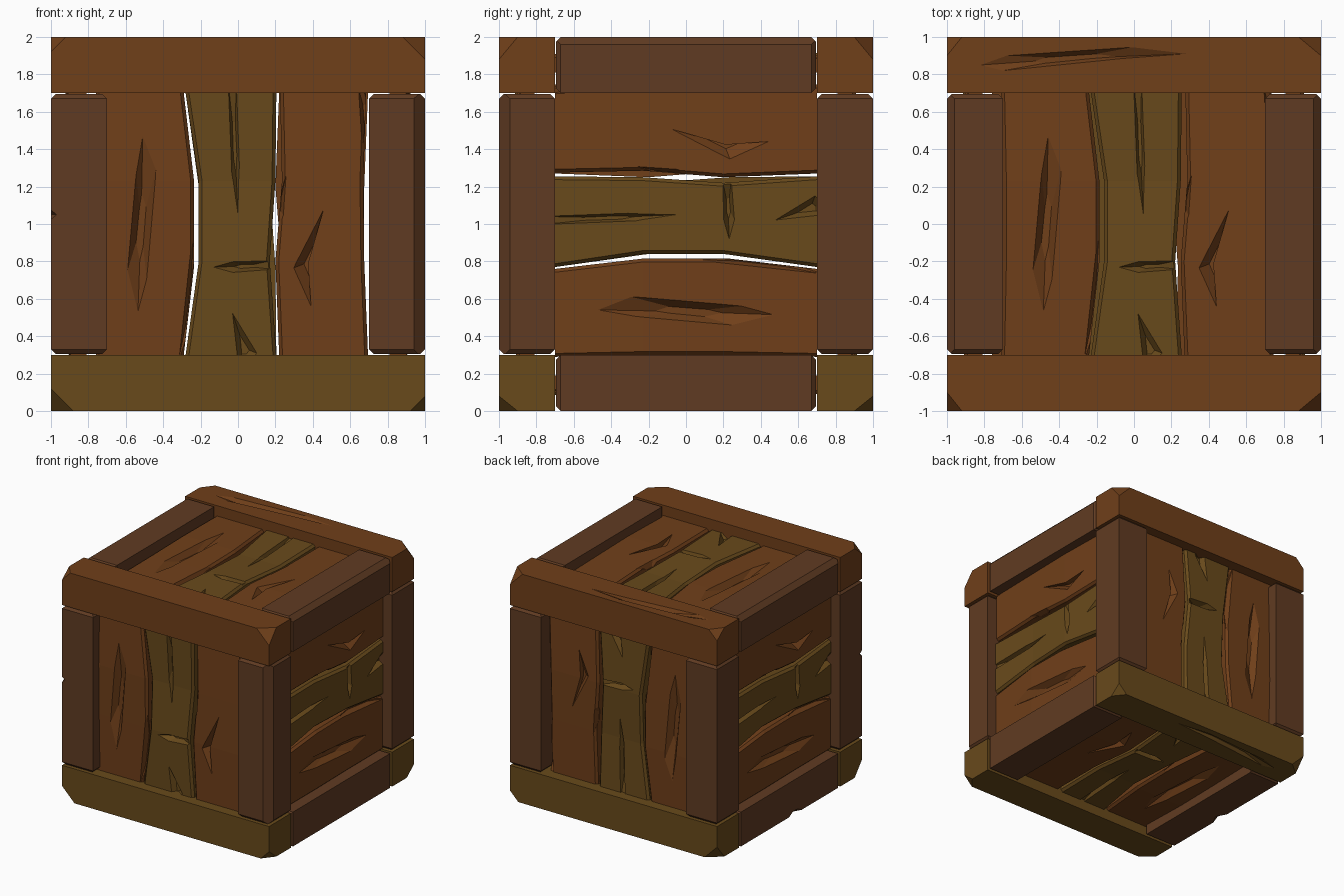
import bpy, bmesh
from mathutils import Matrix, Vector

if "Cube" in bpy.data.objects:
    bpy.data.objects.remove(bpy.data.objects["Cube"])


def material(name, rgb):
    m = bpy.data.materials.new(name)
    m.diffuse_color = (*rgb, 1)
    m.use_nodes = True
    m.node_tree.nodes["Principled BSDF"].inputs["Base Color"].default_value = m.diffuse_color
    return m


BROWN = material("brown_wood", (0.162, 0.050, 0.010))
OLIVE = material("olive_wood", (0.140, 0.068, 0.011))
DARK = material("dark_wood", (0.118, 0.044, 0.016))


def finish(name, bm, mat=None):
    bmesh.ops.recalc_face_normals(bm, faces=bm.faces[:])
    me = bpy.data.meshes.new(name)
    bm.to_mesh(me)
    bm.free()
    ob = bpy.data.objects.new(name, me)
    bpy.context.collection.objects.link(ob)
    if mat:
        me.materials.append(mat)
    return ob


def loft(bm, rings):
    vs = [[bm.verts.new(p) for p in r] for r in rings]
    n = len(vs[0])
    for a, b in zip(vs, vs[1:]):
        for i in range(n):
            bm.faces.new((a[i], a[(i + 1) % n], b[(i + 1) % n], b[i]))
    bm.faces.new(vs[0])
    bm.faces.new(vs[-1])


def carve(ob, outlines, surface, depth, matrix=Matrix()):
    """Cut tapered cracks, drawn as outlines, into a surface facing local +z."""
    bm = bmesh.new()
    for pts in outlines:
        c = sum((Vector(p) for p in pts), Vector((0, 0))) / len(pts)
        rings = []
        for dz, s in ((-depth, 0.4), (0.03, 1 + 0.03 / depth * 0.6)):
            rings.append([(*(c + (Vector(p) - c) * s), surface + dz) for p in pts])
        loft(bm, rings)
    bm.transform(matrix)
    cutter = finish("crack_cutter", bm)
    mod = ob.modifiers.new("cracks", 'BOOLEAN')
    mod.operation, mod.solver, mod.object = 'DIFFERENCE', 'EXACT', cutter
    bpy.context.view_layer.objects.active = ob
    bpy.ops.object.modifier_apply(modifier=mod.name)
    bpy.data.objects.remove(cutter)


def beam(name, center, half, mat, chops):
    """Box trimmed by planes given as (point, normal), relative to its centre."""
    bm = bmesh.new()
    bmesh.ops.create_cube(bm, size=2)
    bm.transform(Matrix.Diagonal((*half, 1)))
    for co, no in chops:
        r = bmesh.ops.bisect_plane(bm, geom=bm.verts[:] + bm.edges[:] + bm.faces[:],
                                   plane_co=co, plane_no=no, clear_outer=True)
        edges = [e for e in r['geom_cut'] if isinstance(e, bmesh.types.BMEdge)]
        bmesh.ops.contextual_create(bm, geom=edges)
    bm.transform(Matrix.Translation(center))
    return finish(name, bm, mat)


def edge_chop(half, a, sa, b, sb, size):
    co, no = Vector((0, 0, 0)), Vector((0, 0, 0))
    co[a], co[b] = sa * half[a], sb * (half[b] - size)
    no[a], no[b] = sa, sb
    return co, no


def end_chops(half, axis, size=0.025):
    return [edge_chop(half, axis, s, b, t, size)
            for s in (-1, 1) for b in range(3) if b != axis for t in (-1, 1)]


# Full-length beams across front and back, with their outer corners cut off
for zn, sz, mat in (("bottom", -1, OLIVE), ("top", 1, BROWN)):
    for yn, sy in (("front", -1), ("back", 1)):
        half = (1, 0.15, 0.15)
        chops = []
        for sx in (-1, 1):
            a = 0.12 if sx * sz > 0 else 0.08
            chops.append((Vector((sx * (1 - a), sy * .15, sz * .15)),
                          Vector((sx / a, sy / 0.10, sz / a))))
        ob = beam(f"{zn}_{yn}_beam", (0, sy * .85, 1 + sz * .85), half, mat, chops)
        if yn == "back":
            crack = [(-.82, .85), (-.68, .90), (-.01, .945), (.28, .91), (-.06, .885), (-.7, .82)]
            m = Matrix.Translation((0, 0, 1))
            if sz < 0:
                m = m @ Matrix.Diagonal((1, 1, -1, 1))
            carve(ob, [crack], 1, 0.03, m)

# Beams running front to back
for zn, sz in (("bottom", -1), ("top", 1)):
    for xn, sx in (("left", -1), ("right", 1)):
        half = (0.15, 0.695, 0.15)
        chops = end_chops(half, 1)
        if sz > 0:
            chops.append(edge_chop(half, 0, sx, 2, sz, 0.04))
        ob = beam(f"{zn}_{xn}_side_beam", (sx * .85, 0, 1 + sz * .85), half, DARK, chops)
        if sx < 0 and sz < 0:
            carve(ob, [[(-1.03, -.22), (-.95, -.08), (-1.03, .06)]], 0, 0.03,
                  Matrix.Diagonal((1, 1, -1, 1)))

# Corner posts
for yn, sy in (("front", -1), ("back", 1)):
    for xn, sx in (("left", -1), ("right", 1)):
        half = (0.15, 0.15, 0.695)
        chops = end_chops(half, 2)
        if sx > 0 and sy < 0:
            chops.append(edge_chop(half, 0, sx, 1, sy, 0.06))
        ob = beam(f"{yn}_{xn}_post", (sx * .85, sy * .85, 1), half, DARK, chops)
        if sx < 0 and sy < 0:
            m = Matrix(((1, 0, 0, 0), (0, 0, -1, 0), (0, 1, 0, 0), (0, 0, 0, 1)))
            carve(ob, [[(-1.03, 1.0), (-.97, 1.05), (-1.03, 1.1)]], 1, 0.03, m)

# Warped planks of one panel: edges given at four stations along the length
STATIONS = (0.70, 0.23, -0.20, -0.70)
FACE, BACK = 0.91, 0.81


def plank(name, left, right, bulge, mat, cracks):
    bm = bmesh.new()
    rings = []
    for v, l, r, d in zip(STATIONS, left, right, bulge):
        w = FACE + d
        rings.append([(l, v, BACK), (l, v, w - .02), (l + .018, v, w),
                      (r - .018, v, w), (r, v, w - .02), (r, v, BACK)])
    loft(bm, rings)
    ob = finish(name, bm, mat)
    carve(ob, cracks, FACE, 0.04)
    return ob


planks = [
    plank("left_plank", (-.76, -.75, -.75, -.76), (-.29, -.235, -.235, -.29),
          (0, .012, .006, -.006), BROWN,
          [[(-.51, .43), (-.45, .25), (-.49, -.28), (-.535, -.47), (-.585, -.23), (-.54, .23)],
           [(-.24, -.06), (-.20, -.1), (-.25, -.74), (-.32, -.74)]]),
    plank("middle_plank", (-.28, -.21, -.21, -.28), (.205, .20, .17, .205),
          (.004, -.008, .01, 0), OLIVE,
          [[(-.11, -.23), (-.02, -.205), (.16, -.2), (.17, -.24), (-.02, -.255)],
           [(-.025, .51 - 1), (.10, -.69), (.06, -.74), (0, -.74)],
           [(-.05, .74), (-.01, .74), (.01, .3), (0, .05), (-.035, .25)]]),
    plank("right_plank", (.225, .235, .20, .22), (.685, .67, .675, .695),
          (-.006, .004, .012, 0), BROWN,
          [[(.45, .05), (.31, -.23), (.39, -.42), (.375, -.21)],
           [(.255, .25), (.24, .05), (.19, -.05), (.19, .1)],
           [(.64, .74), (.665, .4), (.72, .4), (.72, .74)]]),
]

# Copy the panel to all six sides: across, along, outward, sideways shift
X, Y, Z = Vector((1, 0, 0)), Vector((0, 1, 0)), Vector((0, 0, 1))
SIDES = {
    "front": (X, Z, -Y, 0), "top": (X, Y, Z, .05), "back": (X, -Z, Y, 0),
    "bottom": (X, -Y, -Z, 0), "right": (Z, -Y, X, .05), "left": (Z, Y, -X, .05),
}
for side, (u, v, w, shift) in SIDES.items():
    m = Matrix((u, v, w)).transposed().to_4x4()
    m.translation = Z + u * shift
    for src in planks:
        ob = bpy.data.objects.new(f"{side}_{src.name}", src.data)
        ob.matrix_world = m
        bpy.context.collection.objects.link(ob)
for src in planks:
    bpy.data.objects.remove(src)
